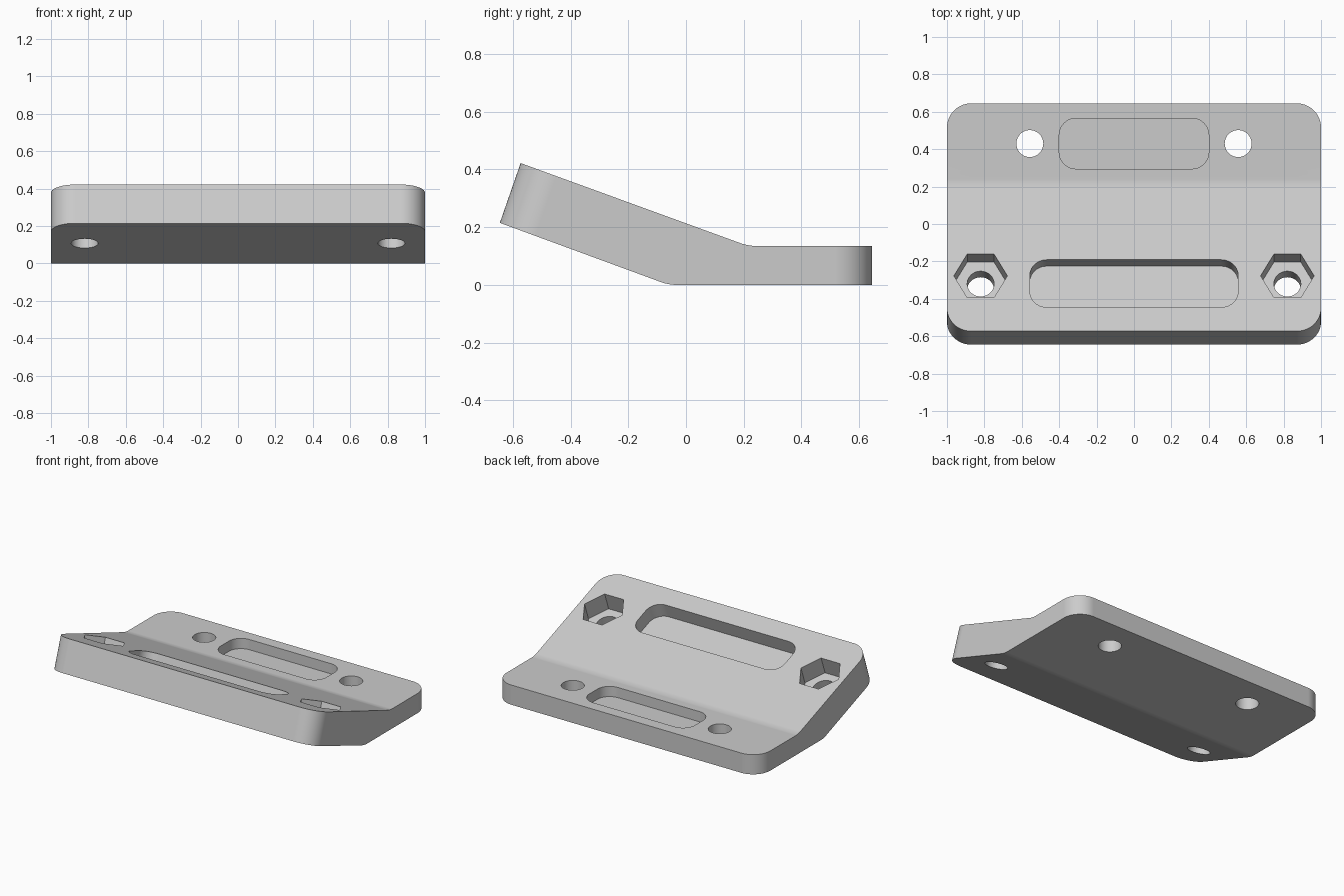
import bpy, bmesh
from math import sin, cos, tan, pi, radians
from mathutils import Matrix

cube = bpy.data.objects.get("Cube")
if cube:
    bpy.data.objects.remove(cube, do_unlink=True)

TILT = radians(20)
BASE_TOP = 0.135      # height of the level part
BEND_Y = 0.215        # where the upper surface starts to rise

grey = bpy.data.materials.new("light grey")
grey.use_nodes = True
colour = (0.6, 0.6, 0.6, 1)
grey.diffuse_color = colour
grey.node_tree.nodes["Principled BSDF"].inputs["Base Color"].default_value = colour


def make_object(name, bm):
    bmesh.ops.recalc_face_normals(bm, faces=bm.faces)
    mesh = bpy.data.meshes.new(name)
    bm.to_mesh(mesh)
    bm.free()
    mesh.materials.append(grey)
    obj = bpy.data.objects.new(name, mesh)
    bpy.context.collection.objects.link(obj)
    return obj


def extrude_outline(points, direction):
    bm = bmesh.new()
    face = bm.faces.new([bm.verts.new(p) for p in points])
    new = bmesh.ops.extrude_face_region(bm, geom=[face])["geom"]
    verts = [g for g in new if isinstance(g, bmesh.types.BMVert)]
    bmesh.ops.translate(bm, vec=direction, verts=verts)
    return bm


def polygon(radius, sides):
    return [(radius * cos(2 * pi * i / sides), radius * sin(2 * pi * i / sides))
            for i in range(sides)]


def rounded_rectangle(half_x, half_y, radius, steps=10):
    pts = []
    for k, (sx, sy) in enumerate([(1, 1), (-1, 1), (-1, -1), (1, -1)]):
        for i in range(steps + 1):
            a = (k + i / steps) * pi / 2
            pts.append((sx * (half_x - radius) + radius * cos(a),
                        sy * (half_y - radius) + radius * sin(a)))
    return pts


# Bent plate: side profile extruded across the width
profile = [(-0.645, 0.215), (-0.573, 0.422), (BEND_Y, BASE_TOP),
           (0.645, BASE_TOP), (0.645, 0), (-0.06, 0)]
bm = extrude_outline([(-1, y, z) for y, z in profile], (2, 0, 0))

# Soften the two bend lines, then round the four plate corners
bends = [e for e in bm.edges if all(abs(v.co.y) < 0.3 for v in e.verts)
         and abs(e.verts[0].co.x - e.verts[1].co.x) > 1]
bmesh.ops.bevel(bm, geom=bends, offset=0.025, segments=4, profile=0.5, affect='EDGES')
corners = [e for e in bm.edges if all(abs(v.co.y) > 0.5 for v in e.verts)
           and abs(e.verts[0].co.x - e.verts[1].co.x) < 0.01
           and abs(e.verts[0].co.y - e.verts[1].co.y) < 0.2]
bmesh.ops.bevel(bm, geom=corners, offset=0.13, segments=14, profile=0.5, affect='EDGES')
plate = make_object("bent_plate", bm)
bpy.context.view_layer.objects.active = plate
plate.select_set(True)


def cut(outline, x, y, depth):
    """Sink an outline square to the upper surface at x, y."""
    sloped = y < BEND_Y
    z = BASE_TOP + (tan(TILT) * (BEND_Y - y) if sloped else 0)
    bm = extrude_outline([(px, py, 0.05) for px, py in outline], (0, 0, -depth - 0.05))
    spin = Matrix.Rotation(-TILT if sloped else 0, 4, 'X')
    bmesh.ops.transform(bm, matrix=Matrix.Translation((x, y, z)) @ spin, verts=bm.verts)
    cutter = make_object("cutter", bm)
    cutter.hide_render = True
    mod = plate.modifiers.new("cut", 'BOOLEAN')
    mod.operation = 'DIFFERENCE'
    mod.solver = 'EXACT'
    mod.object = cutter
    bpy.ops.object.modifier_apply(modifier=mod.name)
    bpy.data.objects.remove(cutter, do_unlink=True)


# Shallow recesses in each half
cut(rounded_rectangle(0.40, 0.135, 0.09), 0, 0.43, 0.07)
cut(rounded_rectangle(0.557, 0.135, 0.09), 0, -0.318, 0.1)

# Bolt holes, with hexagonal nut pockets on the sloped half
for side in (-1, 1):
    cut(polygon(0.072, 40), side * 0.557, 0.43, 0.3)
    cut(polygon(0.143, 6), side * 0.82, -0.277, 0.125)
    cut(polygon(0.072, 40), side * 0.82, -0.277, 0.4)

# Smooth curves, crisp edges and flat planes
bpy.ops.object.shade_smooth_by_angle(angle=radians(30))
weighted = plate.modifiers.new("even_shading", 'WEIGHTED_NORMAL')
weighted.keep_sharp = True
